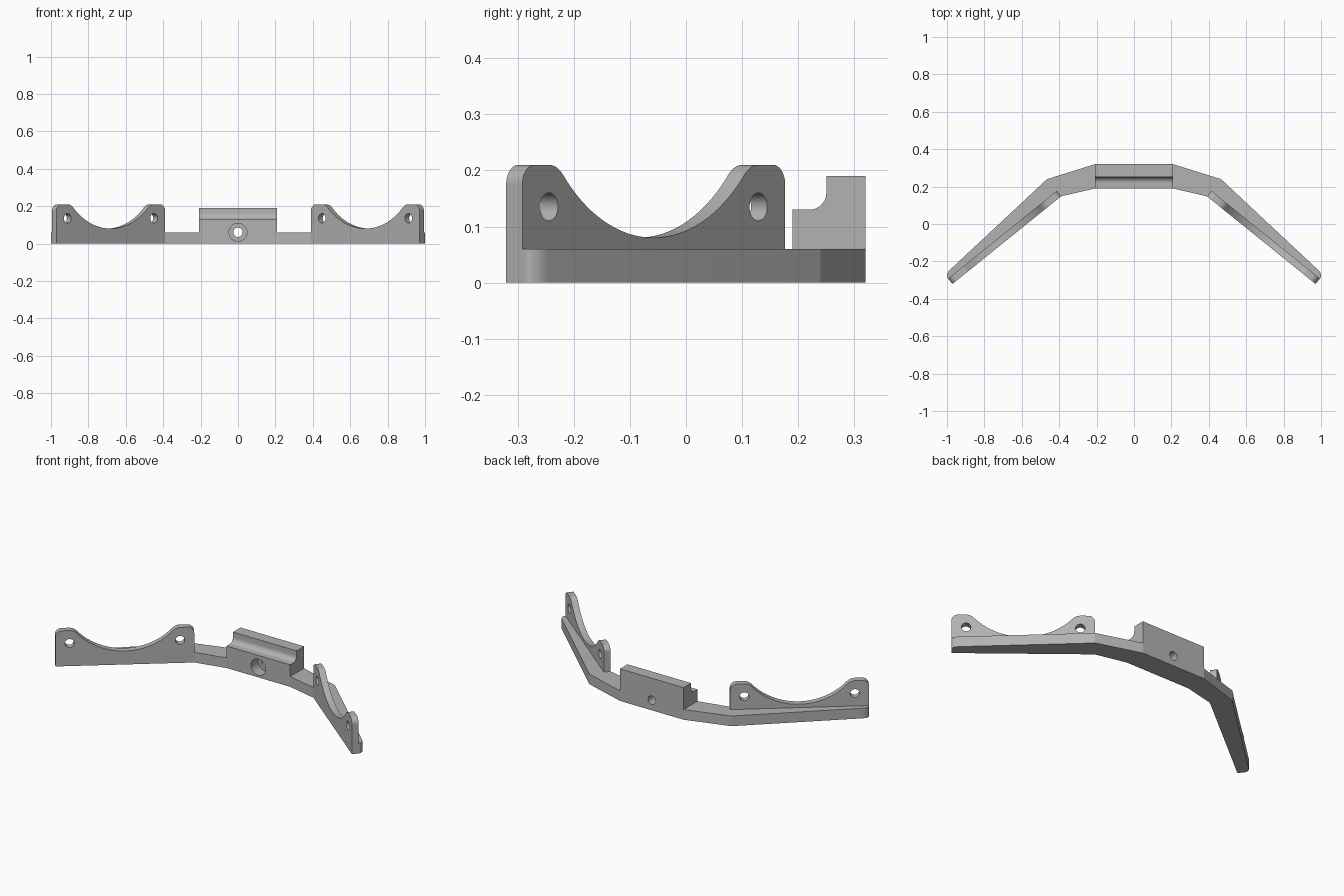
import bpy
import bmesh
from math import sin, cos, pi, radians
from mathutils import Vector, Matrix

if "Cube" in bpy.data.objects:
    bpy.data.objects.remove(bpy.data.objects["Cube"])

grey = bpy.data.materials.new("matte grey")
grey.use_nodes = True
colour = (0.45, 0.45, 0.45, 1)
grey.diffuse_color = colour
grey.node_tree.nodes["Principled BSDF"].inputs["Base Color"].default_value = colour


def arc(cx, cy, r, start, end, steps):
    """Points on an arc, angles in degrees."""
    angles = [radians(start + (end - start) * i / steps) for i in range(steps + 1)]
    return [(cx + r * cos(a), cy + r * sin(a)) for a in angles]


def prism(name, points, origin, u, v, sweep):
    """Extrude a 2D profile, laid out on axes u and v, along the sweep vector."""
    origin, u, v = Vector(origin), Vector(u), Vector(v)
    bm = bmesh.new()
    face = bm.faces.new([bm.verts.new(origin + u * a + v * b) for a, b in points])
    side = bmesh.ops.extrude_face_region(bm, geom=[face])["geom"]
    bmesh.ops.translate(bm, vec=Vector(sweep),
                        verts=[g for g in side if isinstance(g, bmesh.types.BMVert)])
    bmesh.ops.recalc_face_normals(bm, faces=bm.faces)
    mesh = bpy.data.meshes.new(name)
    bm.to_mesh(mesh)
    bm.free()
    mesh.materials.append(grey)
    obj = bpy.data.objects.new(name, mesh)
    bpy.context.collection.objects.link(obj)
    return obj


def drill(obj, start, end, radius):
    """Cut a round hole between two points."""
    start, end = Vector(start), Vector(end)
    axis = end - start
    u = axis.cross(Vector((0, 0, 1))).normalized()
    cutter = prism("hole_cutter", arc(0, 0, radius, 0, 360, 40)[:-1], start, u, (0, 0, 1), axis)
    cutter.hide_render = True
    mod = obj.modifiers.new("hole", "BOOLEAN")
    mod.operation = "DIFFERENCE"
    mod.solver = "EXACT"
    mod.object = cutter
    graph = bpy.context.evaluated_depsgraph_get()
    mesh = bpy.data.meshes.new_from_object(obj.evaluated_get(graph))
    obj.modifiers.clear()
    obj.data = mesh
    bpy.data.objects.remove(cutter)


parts = []

# Centre block with a coved front ledge and a counterbored screw hole
HALF = 0.208
section = [(0.19, 0), (0.32, 0), (0.32, 0.19), (0.25, 0.19)]
section += arc(0.22, 0.16, 0.03, 0, -90, 12) + [(0.19, 0.13)]
block = prism("centre_block", section, (-HALF, 0, 0), (0, 1, 0), (0, 0, 1), (2 * HALF, 0, 0))
drill(block, (0, 0.1, 0.06), (0, 0.4, 0.06), 0.025)
drill(block, (0, 0.1, 0.06), (0, 0.255, 0.06), 0.048)
parts.append(block)

# Lens flange profile: rounded tabs either side of a shallow circular dip
MID, TOP, DIP, RADIUS, CORNER = 0.373, 0.21, 0.08, 0.351, 0.035
dip = arc(0, DIP + RADIUS, RADIUS, -90, -43, 20)
a, b, c = Vector(dip[-1]), Vector((0.274, TOP)), Vector((0.299, TOP))
blend = [tuple(a * (1 - t) ** 2 + b * 2 * t * (1 - t) + c * t * t)
         for t in [i / 8 for i in range(1, 9)]]
half = dip + blend + arc(MID - CORNER, TOP - CORNER, CORNER, 90, 0, 10) + [(MID, 0)]
flange_profile = half + [(-x, z) for x, z in reversed(half[1:])]

for label, sx in (("left", 1), ("right", -1)):
    inner = Vector((sx * 0.39, 0.148, 0))
    along = Vector((sx * 0.778, -0.628, 0)).normalized()
    thick = Vector((sx * 0.628, 0.778, 0)).normalized() * 0.037
    middle = inner + along * MID

    flange = prism(label + "_flange", flange_profile, middle, along, (0, 0, 1), thick)
    for s in (-0.297, 0.297):
        hole = middle + along * s + Vector((0, 0, 0.135))
        drill(flange, hole - thick, hole + thick * 2, 0.025)
    parts.append(flange)

    # Tapering arm behind the flange, with a rounded tip
    back_start = inner + thick
    back_end = back_start + along * 2 * MID
    plan = [(HALF, 0.19), (HALF, 0.32), (0.465, 0.24), (0.985, -0.246), (0.993, -0.255),
            (0.998, -0.265), (1.0, -0.275), (0.999, -0.284), (sx * back_end.x, back_end.y),
            (sx * back_start.x, back_start.y), (sx * inner.x, inner.y)]
    parts.append(prism(label + "_arm", plan, (0, 0, 0), (sx, 0, 0), (0, 1, 0), (0, 0, 0.06)))

# Smooth the curves, keep the corners crisp
bpy.ops.object.select_all(action="DESELECT")
for obj in parts:
    obj.select_set(True)
bpy.context.view_layer.objects.active = block
bpy.ops.object.shade_smooth_by_angle(angle=radians(16))
